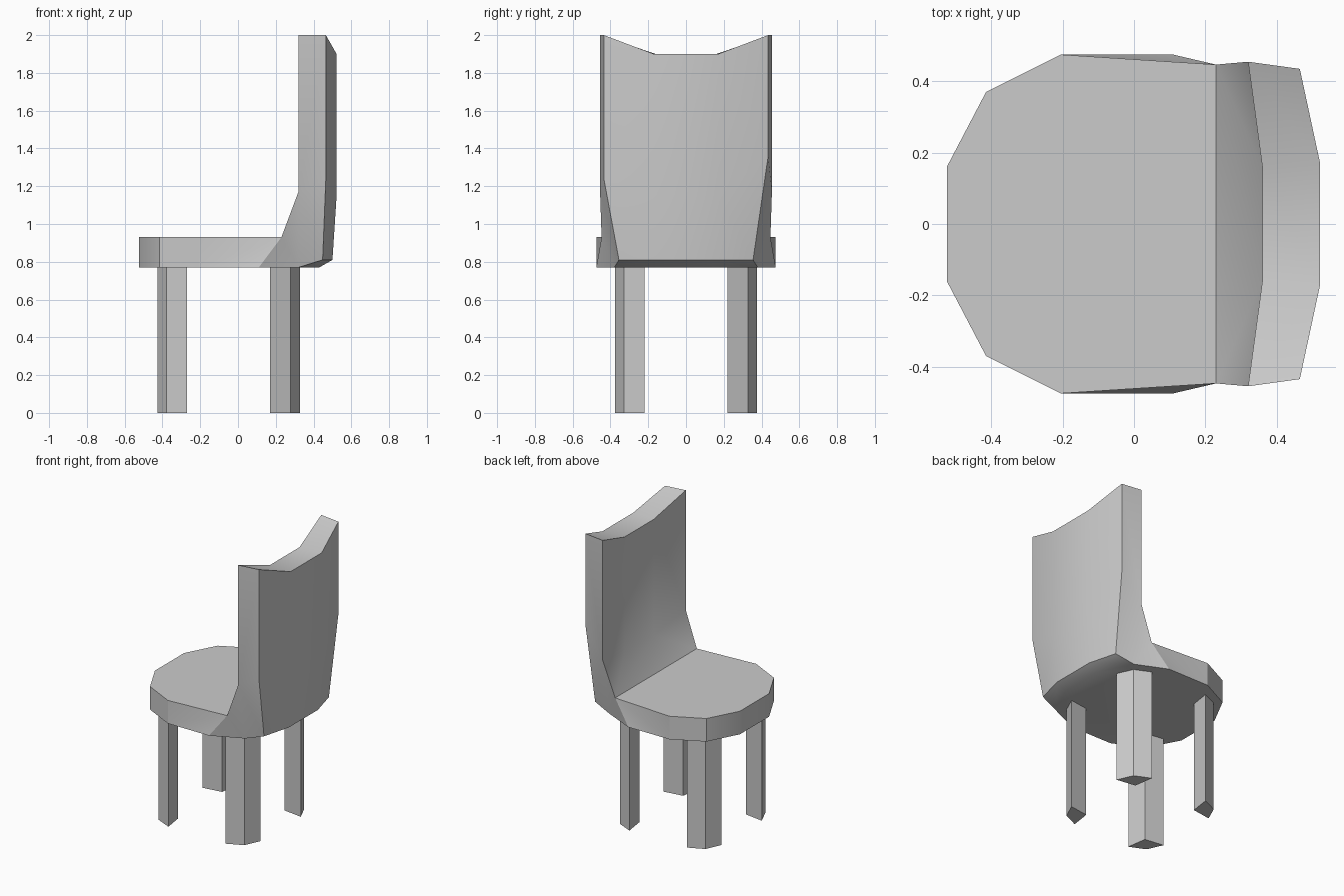
import bpy, bmesh, math

cube = bpy.data.objects.get("Cube")
if cube:
    bpy.data.objects.remove(cube, do_unlink=True)

grey = bpy.data.materials.new("plain_grey")
grey.use_nodes = True
grey.diffuse_color = (0.6, 0.6, 0.6, 1)
grey.node_tree.nodes["Principled BSDF"].inputs["Base Color"].default_value = (0.6, 0.6, 0.6, 1)


def finish(name, bm, smooth=False):
    bmesh.ops.recalc_face_normals(bm, faces=bm.faces[:])
    mesh = bpy.data.meshes.new(name)
    bm.to_mesh(mesh)
    bm.free()
    mesh.materials.append(grey)
    obj = bpy.data.objects.new(name, mesh)
    bpy.context.collection.objects.link(obj)
    if smooth:
        bpy.ops.object.select_all(action="DESELECT")
        obj.select_set(True)
        bpy.context.view_layer.objects.active = obj
        bpy.ops.object.shade_smooth_by_angle(angle=math.radians(30))
    return obj


# Seat and backrest: one shell, named points for the +y half
SEAT_LOW, SEAT_TOP = 0.77, 0.93
rim = [(-0.525, 0.16), (-0.415, 0.37), (-0.205, 0.475),
       (0.11, 0.475), (0.32, 0.38), (0.43, 0.16)]
points = {f"low{i}": (x, y, SEAT_LOW) for i, (x, y) in enumerate(rim)}
points.update({f"top{i}": (x, y, SEAT_TOP) for i, (x, y) in enumerate(rim[:3])})
points.update({
    "top3": (0.23, 0.447, SEAT_TOP),
    "edge0": (0.32, 0.455, 1.17), "edge1": (0.32, 0.455, 2.0),
    "inner0": (0.36, 0.16, 1.10), "inner1": (0.36, 0.16, 1.9),
    "outer0": (0.448, 0.355, 0.81), "outer1": (0.465, 0.435, 1.36),
    "outer2": (0.465, 0.435, 2.0),
    "rear0": (0.5, 0.16, 0.81), "rear1": (0.522, 0.17, 1.15),
    "rear2": (0.522, 0.17, 1.9),
})
half_faces = [
    "low0 low1 top1 top0", "low1 low2 top2 top1",
    "low2 low3 top3", "low2 top3 top2", "low3 low4 top3",
    "low4 outer0 edge0", "low4 edge0 top3", "outer0 outer1 edge0",
    "edge0 outer1 outer2 edge1", "top3 edge0 inner0",
    "edge0 edge1 inner1 inner0", "edge1 outer2 rear2 inner1",
    "outer0 outer1 rear1 rear0", "outer1 outer2 rear2 rear1",
    "low4 low5 rear0 outer0",
]
# Each pair is bridged to its mirror image across the middle
middle_pairs = ["low0 top0", "top3 inner0", "inner0 inner1", "inner1 rear2",
                "rear0 rear1", "rear1 rear2", "low5 rear0"]

bm = bmesh.new()
sides = []
for s in (1, -1):
    sides.append({n: bm.verts.new((x, s * y, z)) for n, (x, y, z) in points.items()})
left, right = sides
right["outer1"].co.z = 1.24
for side in sides:
    for names in half_faces:
        bm.faces.new([side[n] for n in names.split()])
for pair in middle_pairs:
    a, b = pair.split()
    bm.faces.new([left[a], left[b], right[b], right[a]])
for prefix, count in (("low", 6), ("top", 4)):
    ring = [f"{prefix}{i}" for i in range(count)]
    bm.faces.new([left[n] for n in ring] + [right[n] for n in reversed(ring)])
finish("seat_and_backrest", bm, smooth=True)

# Four kite-section legs
section = [(0.328, 0.328), (0.22, 0.377), (0.24, 0.24), (0.377, 0.22)]
for end, sx in (("front", -1), ("back", 1)):
    for hand, sy in (("right", -1), ("left", 1)):
        bm = bmesh.new()
        base = bm.faces.new([bm.verts.new((sx * x - 0.05, sy * y, 0)) for x, y in section])
        grown = bmesh.ops.extrude_face_region(bm, geom=[base], use_keep_orig=True)
        tops = [g for g in grown["geom"] if isinstance(g, bmesh.types.BMVert)]
        bmesh.ops.translate(bm, verts=tops, vec=(0, 0, SEAT_LOW))
        finish(f"{end}_{hand}_leg", bm)
